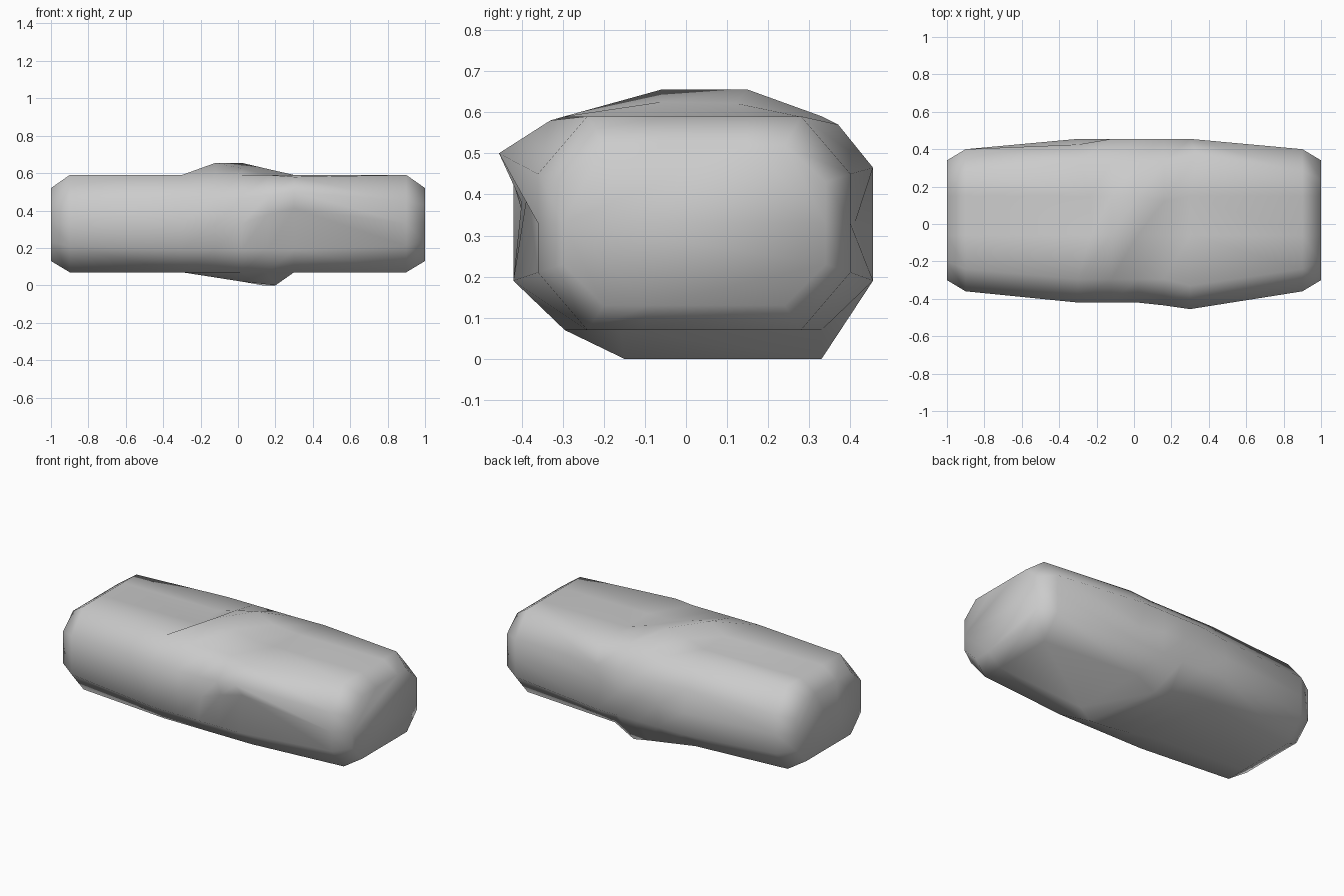
import bpy
import bmesh

# Remove the default object
cube = bpy.data.objects.get("Cube")
if cube:
    bpy.data.objects.remove(cube, do_unlink=True)


def make_material(name, color):
    mat = bpy.data.materials.new(name)
    mat.use_nodes = True
    mat.diffuse_color = color
    mat.node_tree.nodes["Principled BSDF"].inputs["Base Color"].default_value = color
    return mat


def ring(front, back, low, high, side_low, side_high, cut):
    """Named points (y, z) around one chamfered cross-section."""
    mid = (side_low + side_high) / 2
    return {
        "front_low": (front, side_low), "under_front": (front + cut, low),
        "under_mid": (front + cut * 2.1, low), "under_back": (back - cut, low),
        "back_low": (back, side_low), "back_mid": (back, mid),
        "back_high": (back, side_high), "top_back": (back - cut, high),
        "top_b": (0.15, high), "top_a": (-0.06, high),
        "top_front": (front + cut, high), "front_high": (front, side_high),
        "front_mid": (front, mid),
    }


# Cross-sections along the length
tip = ring(-0.30, 0.34, 0.13, 0.52, 0.23, 0.43, 0.10)
shoulder = ring(-0.36, 0.40, 0.07, 0.59, 0.21, 0.45, 0.12)
middle = ring(-0.42, 0.455, 0.07, 0.59, 0.19, 0.465, 0.125)
stations = [(-1, tip), (-0.9, shoulder), (-0.3, middle), (-0.12, middle),
            (0.02, middle), (0.16, middle), (0.3, middle), (0.9, shoulder), (1, tip)]

bm = bmesh.new()
loops = [{n: bm.verts.new((x, y, z)) for n, (y, z) in sec.items()} for x, sec in stations]
names = list(middle)


def move(station, name, x=None, y=None, z=None):
    co = loops[station][name].co
    for axis, value in enumerate((x, y, z)):
        if value is not None:
            co[axis] = value


# Hump on the top
move(2, "top_a", x=-0.23)
move(2, "top_b", x=-0.23)
move(3, "top_a", z=0.655)
move(3, "top_b", z=0.625)
move(4, "top_a", z=0.625)
move(4, "top_b", z=0.655)
move(5, "top_b", y=0.12, z=0.622)

# Keel on the underside
for name in ("under_mid", "under_back"):
    move(3, name, z=0.042)
    move(4, name, z=0.02)
    move(6, name, x=0.26)
move(5, "under_mid", x=0.2, y=-0.15, z=0)
move(5, "under_back", x=0.13, z=0)

# Ledge and hollow on the front
move(6, "front_high", y=-0.455, z=0.5)
move(6, "top_front", y=-0.33, z=0.58)
move(6, "front_mid", y=-0.385, z=0.41)
move(5, "front_high", y=-0.435, z=0.48)
move(5, "front_mid", y=-0.40, z=0.38)
move(4, "front_mid", y=-0.39)

# Dents on the back
move(6, "back_mid", y=0.41)
move(6, "top_back", x=0.34, y=0.37, z=0.57)
move(2, "back_high", y=0.425)

# Skin between the sections, closed at both ends
for i, (a, b) in enumerate(zip(loops, loops[1:])):
    for n, m in zip(names, names[1:] + names[:1]):
        quad = [a[n], b[n], b[m], a[m]]
        if i in (0, 1, 6, 7):
            bm.faces.new(quad)
        else:
            # Split along the ridge of the hump
            bm.faces.new((quad[0], quad[1], quad[3]))
            bm.faces.new((quad[1], quad[2], quad[3]))
for loop in (loops[0], loops[-1]):
    bm.faces.new(list(loop.values()))
bmesh.ops.recalc_face_normals(bm, faces=bm.faces)
for face in bm.faces:
    face.smooth = True

mesh = bpy.data.meshes.new("rock_slab")
bm.to_mesh(mesh)
bm.free()
mesh.materials.append(make_material("stone_grey", (0.6, 0.6, 0.6, 1)))
bpy.context.collection.objects.link(bpy.data.objects.new("rock_slab", mesh))
